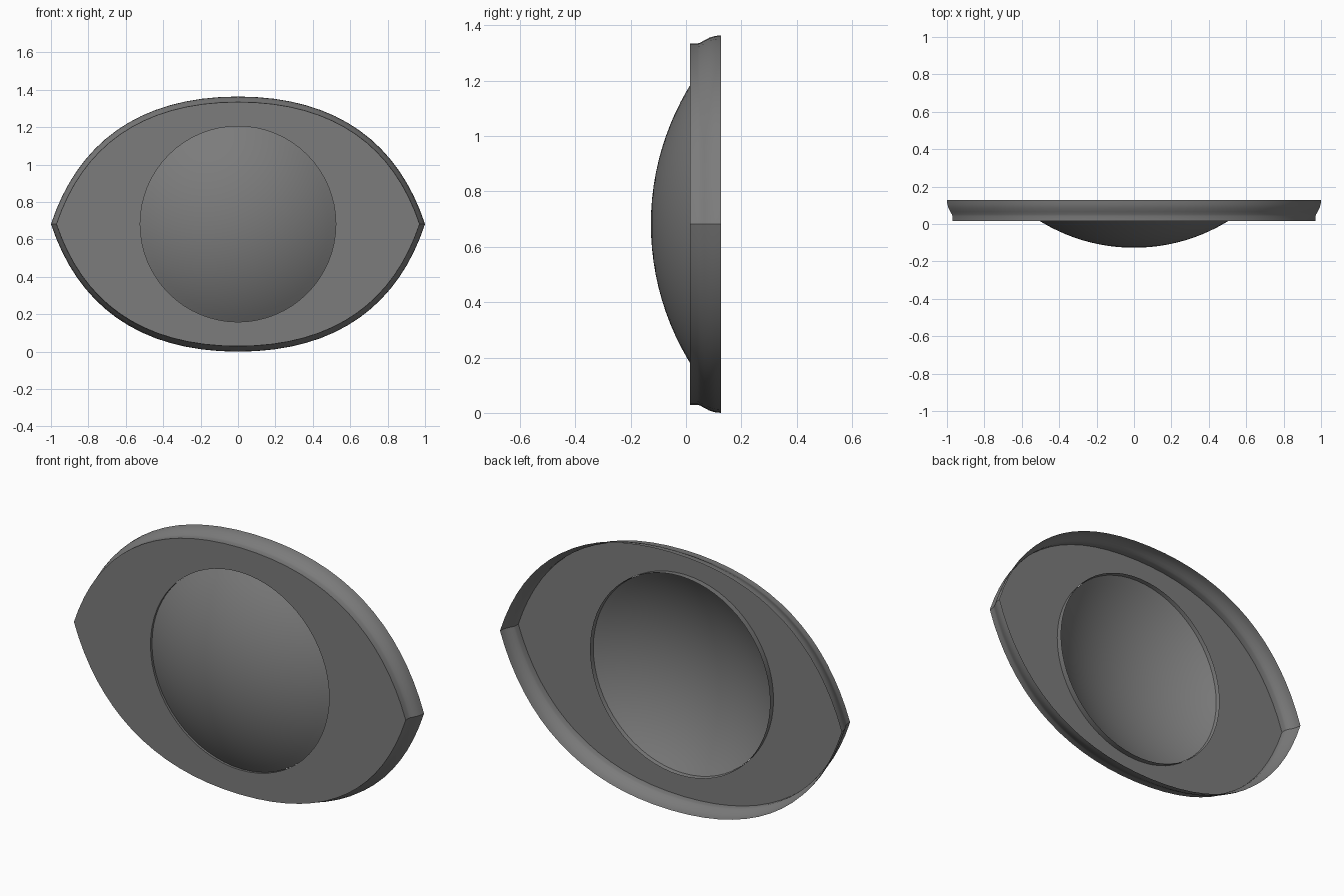
import bpy, bmesh, math

if "Cube" in bpy.data.objects:
    bpy.data.objects.remove(bpy.data.objects["Cube"])

CZ = 0.682      # centre height, also half the height
Q = 16          # segments per quarter
N = 4 * Q

# dark grey material
grey = bpy.data.materials.new("dark_grey")
grey.diffuse_color = (0.2, 0.2, 0.2, 1)
grey.use_nodes = True
grey.node_tree.nodes["Principled BSDF"].inputs["Base Color"].default_value = grey.diffuse_color


def bez(a, b, c, d, t):
    u = 1 - t
    return u**3 * a + 3 * u * u * t * b + 3 * u * t * t * c + t**3 * d


# almond outline, counter-clockwise from the right tip as seen from the front
quarter = [(bez(1, 0.86, 0.54, 0, i / Q), bez(0, 0.425, CZ, CZ, i / Q))
           for i in range(Q + 1)]
upper = quarter + [(-x, z) for x, z in reversed(quarter[:-1])]
outline = upper[:-1] + [(-x, -z) for x, z in upper[:-1]]


def almond(inset, y):
    sx, sz = 1 - inset, 1 - inset / CZ
    return [(x * sx, y, CZ + z * sz) for x, z in outline]


def circle(r, y):
    return [(r * math.cos(math.tau * i / N), y, CZ + r * math.sin(math.tau * i / N))
            for i in range(N)]


def loft(name, rings, apex=None):
    bm = bmesh.new()
    rows = [[bm.verts.new(p) for p in ring] for ring in rings]
    for a, b in zip(rows, rows[1:]):
        for i in range(N):
            j = (i + 1) % N
            bm.faces.new((a[i], a[j], b[j], b[i]))
    if apex:
        tip = bm.verts.new(apex)
        for i in range(N):
            bm.faces.new((rows[-1][i], rows[-1][(i + 1) % N], tip))
    mesh = bpy.data.meshes.new(name)
    bm.to_mesh(mesh)
    bm.free()
    mesh.materials.append(grey)
    ob = bpy.data.objects.new(name, mesh)
    bpy.context.collection.objects.link(ob)
    bpy.ops.object.select_all(action='DESELECT')
    ob.select_set(True)
    bpy.context.view_layer.objects.active = ob
    bpy.ops.object.shade_smooth_by_angle(angle=math.radians(30))


# flared rim, open at the back, and flat front plate with a round hole;
# the hole's edge turns back as a short lip
HOLE = 0.523
profile = [(0, 0.127), (0.002, 0.105), (0.008, 0.085), (0.018, 0.066),
           (0.026, 0.052), (0.029, 0.042), (0.029, 0.015)]
loft("almond_plate", [almond(d, y) for d, y in profile]
     + [circle(HOLE, 0.015), circle(HOLE + 0.004, 0.05)])

# shallow dome seated inside the lip
FRONT, BACK = -0.127, 0.028
sag = BACK - FRONT
R = (HOLE**2 + sag**2) / (2 * sag)
edge = math.asin(HOLE / R)
rings = []
for k in range(12):
    a = edge * (1 - k / 12)
    rings.append(circle(R * math.sin(a), FRONT + R * (1 - math.cos(a))))
loft("front_dome", rings, (0, FRONT, CZ))
